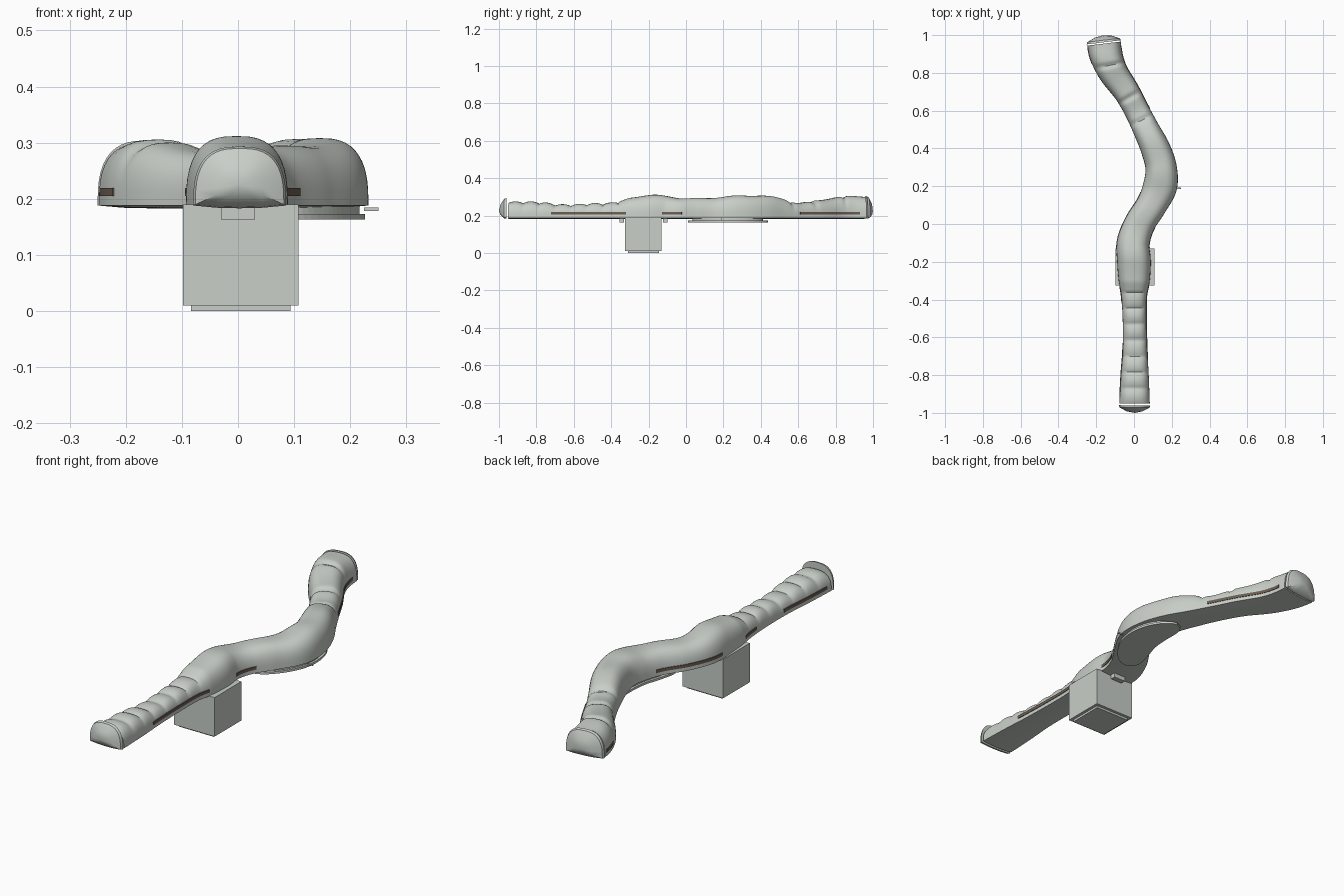
import bpy, math
from mathutils import Vector

cube = bpy.data.objects.get("Cube")
if cube:
    bpy.data.objects.remove(cube, do_unlink=True)


def material(name, color):
    m = bpy.data.materials.new(name)
    m.use_nodes = True
    m.diffuse_color = (*color, 1)
    m.node_tree.nodes["Principled BSDF"].inputs["Base Color"].default_value = (*color, 1)
    return m


GREY = material("pale grey green", (0.58, 0.62, 0.58))
BROWN = material("dark brown", (0.15, 0.11, 0.085))
FLOOR = 0.188

# Body stations: y, centre x, half width, top z
STATIONS = [
    (-0.96, 0.003, 0.081, 0.270), (-0.80, 0.004, 0.074, 0.270),
    (-0.66, 0.005, 0.065, 0.256), (-0.50, 0.003, 0.063, 0.262),
    (-0.38, 0.000, 0.068, 0.268), (-0.30, 0.001, 0.082, 0.295),
    (-0.20, 0.000, 0.089, 0.309), (-0.10, -0.004, 0.086, 0.304),
    (0.00, 0.030, 0.081, 0.291), (0.10, 0.093, 0.081, 0.294),
    (0.20, 0.138, 0.090, 0.300), (0.30, 0.143, 0.083, 0.307),
    (0.40, 0.113, 0.078, 0.307), (0.50, 0.065, 0.070, 0.292),
    (0.60, 0.015, 0.066, 0.268), (0.70, -0.040, 0.069, 0.280),
    (0.80, -0.110, 0.079, 0.298), (0.88, -0.145, 0.086, 0.303),
    (0.962, -0.160, 0.090, 0.303),
]


def sample(y):
    """Smooth interpolation of centre, half width and top at y."""
    n = len(STATIONS)
    i = max(k for k in range(n - 1) if k == 0 or STATIONS[k][0] <= y)
    a, b = STATIONS[i], STATIONS[i + 1]
    p, q = STATIONS[max(i - 1, 0)], STATIONS[min(i + 2, n - 1)]
    h = b[0] - a[0]
    t = (y - a[0]) / h
    out = []
    for c in (1, 2, 3):
        m0 = (b[c] - p[c]) / (b[0] - p[0]) * h
        m1 = (q[c] - a[c]) / (q[0] - a[0]) * h
        out.append((2*t**3 - 3*t*t + 1) * a[c] + (t**3 - 2*t*t + t) * m0
                   + (3*t*t - 2*t**3) * b[c] + (t**3 - t*t) * m1)
    return out


def frame(y):
    """Centre point and sideways direction of the path at y."""
    e = 0.01
    lo, hi = max(y - e, STATIONS[0][0]), min(y + e, STATIONS[-1][0])
    slope = (sample(hi)[0] - sample(lo)[0]) / (hi - lo)
    side = Vector((1, -slope, 0)).normalized()
    if y > 0.7:  # the rear mouth turns almost square to the length
        f = min((y - 0.7) / 0.2, 1)
        side = side.lerp(Vector((1, 0.12, 0)), f).normalized()
    return Vector((sample(y)[0], y, 0)), side


def dome(hw, top, n=22):
    """Rounded arch outline with a slightly sagging floor, as (u, z)."""
    pts = []
    for k in range(n + 1):
        a = math.pi * k / n
        c, s = math.cos(a), math.sin(a)
        u = math.copysign(abs(c) ** 0.72, c) * hw
        pts.append((u, FLOOR + (top - FLOOR) * s ** 0.72 if s > 1e-6 else FLOOR))
    return pts + [(-hw * 0.5, FLOOR - 0.004), (0, FLOOR - 0.005), (hw * 0.5, FLOOR - 0.004)]


def make(name, verts, faces, mat, smooth=None):
    me = bpy.data.meshes.new(name)
    me.from_pydata(verts, [], faces)
    me.materials.append(mat)
    ob = bpy.data.objects.new(name, me)
    bpy.context.collection.objects.link(ob)
    bpy.ops.object.select_all(action='DESELECT')
    ob.select_set(True)
    bpy.context.view_layer.objects.active = ob
    bpy.ops.object.mode_set(mode='EDIT')
    bpy.ops.mesh.select_all(action='SELECT')
    bpy.ops.mesh.normals_make_consistent(inside=False)
    bpy.ops.object.mode_set(mode='OBJECT')
    if smooth:
        bpy.ops.object.shade_smooth_by_angle(angle=math.radians(smooth))
    return ob


def sweep(name, y0, y1, steps, outline, mat, smooth=None):
    """Carry an outline(y) of (u, z) points along the winding path."""
    verts, faces = [], []
    for i in range(steps + 1):
        y = y0 + (y1 - y0) * i / steps
        centre, side = frame(y)
        ring = outline(y)
        n = len(ring)
        verts += [centre + side * u + Vector((0, 0, z)) for u, z in ring]
        if i:
            b = (i - 1) * n
            faces += [(b + k, b + (k + 1) % n, b + n + (k + 1) % n, b + n + k) for k in range(n)]
    faces += [tuple(range(n)), tuple(range(steps * n, steps * n + n))]
    return make(name, verts, faces, mat, smooth)


def box(name, lo, hi, mat):
    v = [(x, y, z) for x in (lo[0], hi[0]) for y in (lo[1], hi[1]) for z in (lo[2], hi[2])]
    f = [(0, 1, 3, 2), (4, 6, 7, 5), (0, 4, 5, 1), (2, 3, 7, 6), (0, 2, 6, 4), (1, 5, 7, 3)]
    return make(name, v, f, mat)


# Winding body with rounded ribs along its front half and creases at the rear
def body_outline(y):
    _, hw, top = sample(y)
    if y < -0.36:
        top += 0.012 * abs(math.sin(math.pi * (y + 0.36) / 0.085)) ** 0.7 - 0.007
    for crease in (0.55, 0.67, 0.84):
        top -= 0.010 * math.exp(-((y - crease) / 0.012) ** 2)
    top += 0.003 * math.sin(y * 31) if y > -0.3 else 0
    return dome(hw, top)


sweep("winding_body", -0.95, 0.955, 230, body_outline, GREY, 40)


# End caps: arched rims closed by a shallow fan
def cap(name, y, hw, top, direction, reach):
    centre, side = frame(y)
    forward = Vector((-side.y, side.x, 0)) * direction
    verts = []
    for depth, scale in ((0, 1), (0.3, 0.95), (0.8, 0.5)):
        for u, z in dome(hw, top):
            verts.append(centre + side * u * scale + forward * depth * reach
                         + Vector((0, 0, 0.225 + (z - 0.225) * scale)))
    n = len(verts) // 3
    verts.append(centre + forward * reach + Vector((0, 0, 0.225)))
    faces = [tuple(range(n))]
    for k in range(n):
        j = (k + 1) % n
        faces += [(k, j, n + j, n + k), (n + k, n + j, 2*n + j, 2*n + k), (2*n + k, 2*n + j, 3*n)]
    make(name, verts, faces, GREY, 35)


cap("front_cap", -0.96, 0.083, 0.293, -1, 0.04)
cap("rear_cap", 0.962, 0.091, 0.304, 1, 0.037)


# Dark window strips along both flanks
def strip(name, y0, y1, sign):
    def outline(y):
        hw = sample(y)[1]
        return [(sign * (hw - 0.006), 0.205), (sign * (hw + 0.002), 0.205),
                (sign * (hw + 0.002), 0.219), (sign * (hw - 0.006), 0.219)]
    sweep(name, y0, y1, 24, outline, BROWN)


for i, (y0, y1) in enumerate([(-0.72, -0.32), (-0.13, 0.02), (0.58, 0.92)]):
    strip(f"left_window_strip_{i + 1}", y0, y1, 1)
for i, (y0, y1) in enumerate([(-0.92, -0.63), (-0.42, -0.33), (-0.13, 0.13), (0.86, 0.94)]):
    strip(f"right_window_strip_{i + 1}", y0, y1, -1)


# Oval plate hanging under the bend, with a thinner neck to the body
def oval(name, scale, z0, z1):
    def outline(y):
        t = (y - 0.225) / (0.206 * scale)
        w = 0.082 * scale * max(1 - t * t, 0.02) ** 0.4
        return [(-w, z0), (w, z0), (w, z1), (-w, z1)]
    sweep(name, 0.225 - 0.206 * scale, 0.225 + 0.206 * scale, 36, outline, GREY)


oval("under_plate", 1, 0.163, 0.173)
oval("under_plate_neck", 0.88, 0.172, 0.19)

# Small brackets under the body, before and behind the support
for label, y in (("front", -0.343), ("rear", -0.112)):
    box(label + "_bracket", (-0.03, y - 0.012, 0.163), (0.03, y + 0.012, 0.19), GREY)

# Support block and its inset foot
box("support_block", (-0.098, -0.325, 0.01), (0.108, -0.13, 0.19), GREY)
box("support_foot", (-0.084, -0.311, 0), (0.094, -0.144, 0.012), GREY)

# Short spur on the outside of the bend
box("side_spur", (0.225, 0.186, 0.178), (0.25, 0.192, 0.184), GREY)
